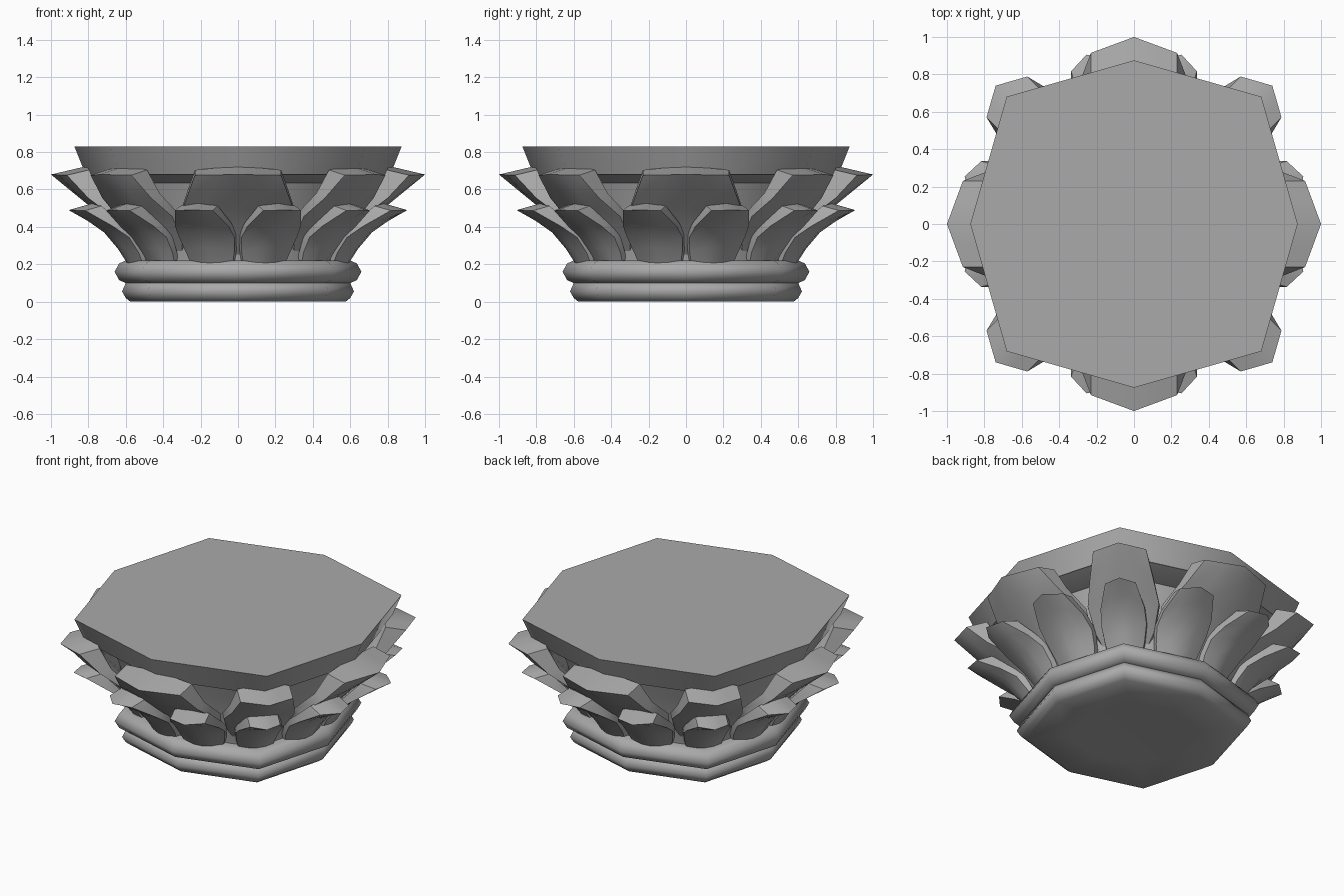
import bpy, bmesh
from math import sin, cos, pi, radians

cube = bpy.data.objects.get("Cube")
if cube:
    bpy.data.objects.remove(cube, do_unlink=True)

GREY = (0.4, 0.4, 0.4, 1)
stone = bpy.data.materials.new("grey_stone")
stone.use_nodes = True
stone.diffuse_color = GREY
stone.node_tree.nodes["Principled BSDF"].inputs["Base Color"].default_value = GREY


def finish(bm, name, smooth_angle):
    bmesh.ops.recalc_face_normals(bm, faces=bm.faces)
    mesh = bpy.data.meshes.new(name)
    bm.to_mesh(mesh)
    bm.free()
    mesh.materials.append(stone)
    obj = bpy.data.objects.new(name, mesh)
    bpy.context.collection.objects.link(obj)
    bpy.ops.object.select_all(action='DESELECT')
    obj.select_set(True)
    bpy.context.view_layer.objects.active = obj
    bpy.ops.object.shade_smooth_by_angle(angle=radians(smooth_angle))


def loft(bm, rings):
    """Join consecutive closed rings of vertices with quads."""
    for low, high in zip(rings, rings[1:]):
        n = len(low)
        for i in range(n):
            j = (i + 1) % n
            bm.faces.new((low[i], low[j], high[j], high[i]))


def octagon_body(name, profile):
    """Stack octagons that reach further out on the diagonals."""
    bm = bmesh.new()
    rings = []
    for r, z in profile:
        ring = []
        for i in range(8):
            reach = r * (1.1 if i % 2 else 1)
            ring.append(bm.verts.new((reach * cos(i * pi / 4), reach * sin(i * pi / 4), z)))
        rings.append(ring)
    loft(bm, rings)
    bm.faces.new(rings[0])
    bm.faces.new(rings[-1])
    finish(bm, name, 62)


def leaf(name, rows, angle, reach=1, width=1, shift=0):
    """Curled leaf; rows hold radius, height, half width, sag, back depth, back rise."""
    bm = bmesh.new()
    across = (-1, -0.5, 0, 0.5, 1)
    rings = []
    for row in rows:
        u, z, half, sag, depth, rise = row
        at_tip = row is rows[-1]
        droop = 0.04 if at_tip else 0.4
        ring = []
        for back, order in ((0, across), (1, across[::-1])):
            for t in order:
                # the tip is pointed, the rows below it are rounded
                bend = sag * (abs(t) if at_tip else t * t)
                fade = 1 - (0.3 if at_tip else 0.5) * t * t
                radius = u * reach - bend - back * depth * fade
                side = t * half * width + shift
                height = z - droop * bend + back * rise * fade
                ring.append(bm.verts.new((radius * cos(angle) - side * sin(angle),
                                          radius * sin(angle) + side * cos(angle), height)))
        rings.append(ring)
    loft(bm, rings)
    # strip caps at the root and over the curled tip
    for ring in (rings[0], rings[-1]):
        for i in range(4):
            bm.faces.new((ring[i], ring[i + 1], ring[8 - i], ring[9 - i]))
    finish(bm, name, 45)


# Base mouldings, bell, soffit and top slab
octagon_body("lower_moulding", [(0.35, 0.005), (0.575, 0), (0.6, 0.02),
                                (0.62, 0.055), (0.6, 0.1), (0.5, 0.11)])
octagon_body("upper_moulding", [(0.5, 0.095), (0.6, 0.1), (0.635, 0.115), (0.66, 0.16),
                                (0.635, 0.205), (0.6, 0.22), (0.5, 0.225)])
octagon_body("bell", [(0.56, 0.15), (0.57, 0.25), (0.6, 0.4), (0.64, 0.54), (0.68, 0.66)])
octagon_body("slab_soffit", [(0.66, 0.63), (0.812, 0.682)])
octagon_body("top_slab", [(0.815, 0.68), (0.875, 0.83)])

# Leaves
upper_rows = [(0.56, 0.24, 0.15, 0.06, 0.06, 0),
              (0.66, 0.37, 0.25, 0.10, 0.08, 0),
              (0.78, 0.50, 0.31, 0.11, 0.10, 0.03),
              (0.89, 0.59, 0.275, 0.09, 0.13, 0.05),
              (1.00, 0.68, 0.23, 0.085, 0.17, 0.04)]
lower_rows = [(0.60, 0.20, 0.11, 0.05, 0.06, 0),
              (0.66, 0.29, 0.135, 0.07, 0.07, 0),
              (0.74, 0.38, 0.155, 0.09, 0.08, 0.03),
              (0.83, 0.44, 0.15, 0.09, 0.09, 0.04),
              (0.94, 0.49, 0.105, 0.06, 0.13, 0.035)]

for k in range(4):
    axis = k * pi / 2
    leaf(f"upper_wide_leaf_{k + 1}", upper_rows, axis)
    leaf(f"upper_corner_leaf_{k + 1}", upper_rows, axis + pi / 4, 1.046, 0.67)
    leaf(f"lower_corner_leaf_{k + 1}", lower_rows, axis + pi / 4, 1.03, 0.85)
    # the paired leaves lean slightly apart
    for side, turn in (("left", 1), ("right", -1)):
        leaf(f"lower_{side}_leaf_{k + 1}", lower_rows, axis + turn * radians(17.5),
             shift=-0.03 * turn)
